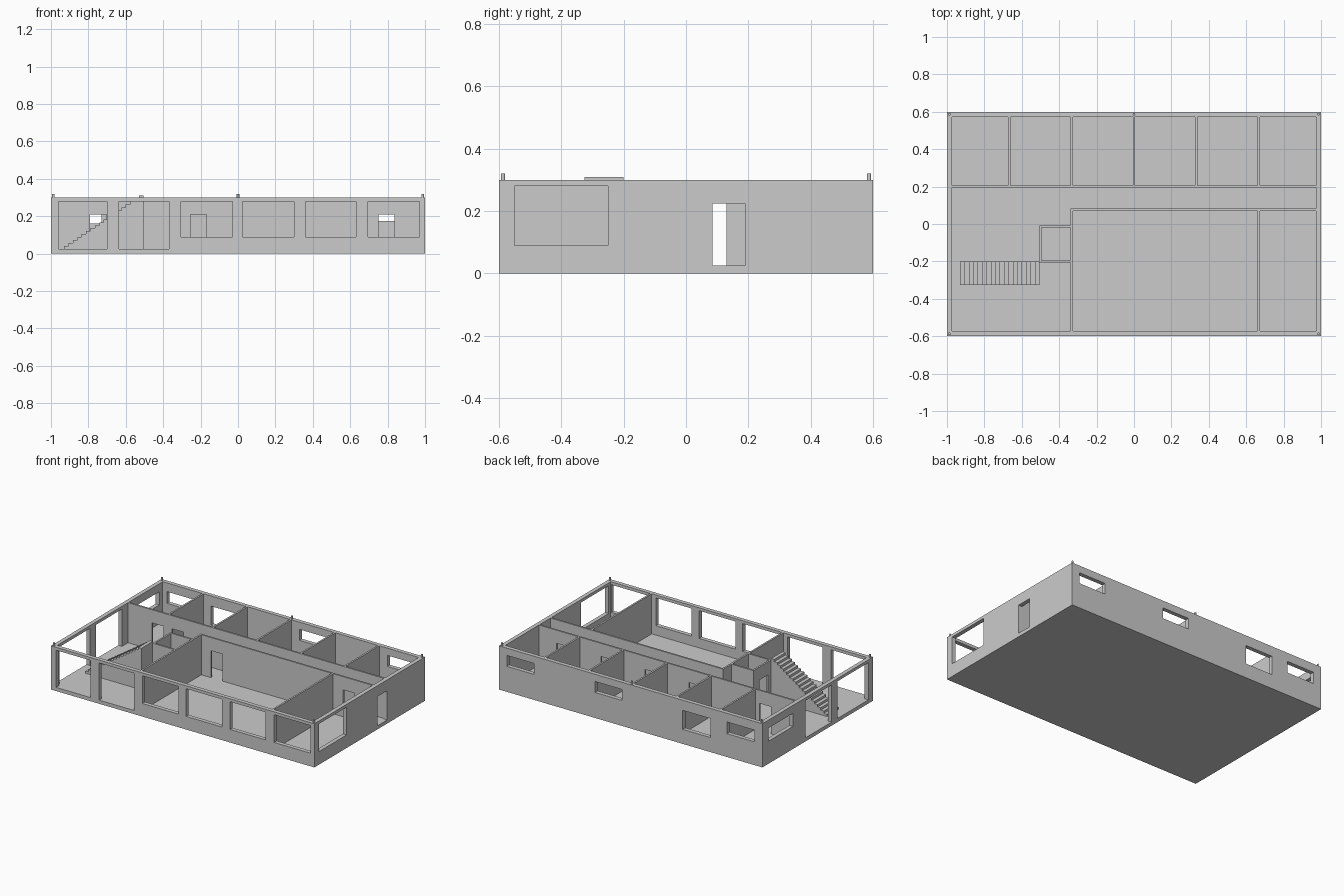
import bpy
import bmesh
from mathutils import Matrix, Vector

cube = bpy.data.objects.get("Cube")
if cube:
    bpy.data.objects.remove(cube, do_unlink=True)

GREY = (0.6, 0.6, 0.6, 1)
plaster = bpy.data.materials.new("plain_grey")
plaster.use_nodes = True
plaster.diffuse_color = GREY
plaster.node_tree.nodes["Principled BSDF"].inputs["Base Color"].default_value = GREY

FLOOR, TOP, DOOR = 0.025, 0.3, 0.21
T = 0.012      # partition thickness
W = 0.028      # outer wall thickness


def add_box(bm, x, y, z):
    lo, hi = Vector((x[0], y[0], z[0])), Vector((x[1], y[1], z[1]))
    m = Matrix.Translation((lo + hi) / 2) @ Matrix.Diagonal((*(hi - lo), 1))
    bmesh.ops.create_cube(bm, size=1, matrix=m)


def make(name, bm):
    mesh = bpy.data.meshes.new(name)
    bm.to_mesh(mesh)
    bm.free()
    ob = bpy.data.objects.new(name, mesh)
    ob.data.materials.append(plaster)
    bpy.context.collection.objects.link(ob)
    return ob


def boxes(name, *items):
    bm = bmesh.new()
    for item in items:
        add_box(bm, *item)
    return make(name, bm)


def carve(ob, holes):
    """Cut box-shaped holes and bake the result into the mesh."""
    for hole in holes:
        cutter = boxes("cutter", hole)
        cutter.hide_render = True
        mod = ob.modifiers.new("cut", 'BOOLEAN')
        mod.object, mod.operation, mod.solver = cutter, 'DIFFERENCE', 'EXACT'
        dg = bpy.context.evaluated_depsgraph_get()
        baked = bpy.data.meshes.new_from_object(ob.evaluated_get(dg))
        ob.modifiers.clear()
        ob.data = baked
        bpy.data.objects.remove(cutter, do_unlink=True)


# Outer shell with floor slab
shell = boxes("outer_walls_and_floor", ((-1, 1), (-0.6, 0.6), (0, TOP)))
holes = [((-1 + W, 1 - W), (-0.6 + W, 0.6 - W), (FLOOR, 0.5))]

# Front openings: two full height, four with sills
front = (-0.65, -0.55)
for x0, x1 in ((-0.96, -0.70), (-0.635, -0.37)):
    holes.append(((x0, x1), front, (FLOOR, 0.28)))
for x0, x1 in ((-0.305, -0.03), (0.025, 0.3), (0.36, 0.63), (0.695, 0.97)):
    holes.append(((x0, x1), front, (0.09, 0.28)))

# Back windows
for x0, x1, z0, z1 in ((0.735, 0.94, 0.175, 0.25), (0.065, 0.27, 0.175, 0.25),
                       (-0.605, -0.395, 0.1, 0.23), (-0.94, -0.73, 0.16, 0.24)):
    holes.append(((x0, x1), (0.55, 0.65), (z0, z1)))

# Right-hand end: window and corridor door
holes.append(((0.95, 1.05), (-0.55, -0.25), (0.09, 0.28)))
holes.append(((0.95, 1.05), (0.085, 0.19), (FLOOR, 0.225)))

# Other end: two tall openings and a high window
for y0, y1, z0, z1 in ((-0.55, -0.215, FLOOR, 0.28), (-0.15, 0.13, FLOOR, 0.28),
                       (0.27, 0.535, 0.155, 0.245)):
    holes.append(((-1.05, -0.95), (y0, y1), (z0, z1)))
carve(shell, holes)

# Corridor walls with doorways
LOW = FLOOR - 0.005
INX, INY = 1 - W, 0.6 - W
back_corridor = boxes("back_corridor_wall", ((-INX, INX), (0.195, 0.195 + T), (LOW, TOP)))
carve(back_corridor, [((x, x + 0.087), (0.15, 0.25), (FLOOR, DOOR))
                      for x in (-0.79, -0.637, -0.255, 0.08, 0.415, 0.75)])
front_corridor = boxes("front_corridor_wall", ((-0.34, INX), (0.07, 0.07 + T), (LOW, TOP)))
carve(front_corridor, [((x, x + 0.087), (0.05, 0.15), (FLOOR, DOOR))
                       for x in (-0.255, 0.75)])

# Room partitions
for i in range(-2, 3):
    x = i / 3
    boxes("back_partition", ((x - T / 2, x + T / 2), (0.2, INY), (LOW, TOP)))
for x in (-1 / 3, 2 / 3):
    boxes("front_partition", ((x - T / 2, x + T / 2), (-INY, 0.075), (LOW, TOP)))

# Shaft beside the stairs
shaft = boxes("shaft_walls", ((-0.506, -0.335), (-0.206, -0.008), (LOW, TOP)))
carve(shaft, [((-0.494, -0.339), (-0.194, -0.02), (FLOOR, 0.5)),
              ((-0.55, -0.48), (-0.165, -0.075), (FLOOR, DOOR))])

# Solid staircase from an extruded step profile
STEPS, X0, X1, RISE_TOP = 18, -0.93, -0.506, 0.31
run, rise = (X1 - X0) / STEPS, (RISE_TOP - FLOOR) / STEPS
profile = [(X1, LOW), (X0, LOW)]
for i in range(STEPS):
    z = FLOOR + (i + 1) * rise
    profile += [(X0 + i * run, z), (X0 + (i + 1) * run, z)]
bm = bmesh.new()
side = bm.faces.new([bm.verts.new((x, -0.325, z)) for x, z in profile])
ext = bmesh.ops.extrude_face_region(bm, geom=[side])
bmesh.ops.translate(bm, vec=(0, 0.125, 0),
                    verts=[g for g in ext["geom"] if isinstance(g, bmesh.types.BMVert)])
bmesh.ops.recalc_face_normals(bm, faces=bm.faces)
make("staircase", bm)

# Locating pins on the rim
bm = bmesh.new()
for x, y in ((-0.987, -0.587), (0.987, -0.587), (-0.987, 0.587), (0.987, 0.587), (0, 0.587)):
    bmesh.ops.create_cone(bm, cap_ends=True, segments=16, radius1=0.007, radius2=0.007,
                          depth=0.03, matrix=Matrix.Translation((x, y, 0.305)))
make("rim_pins", bm)
